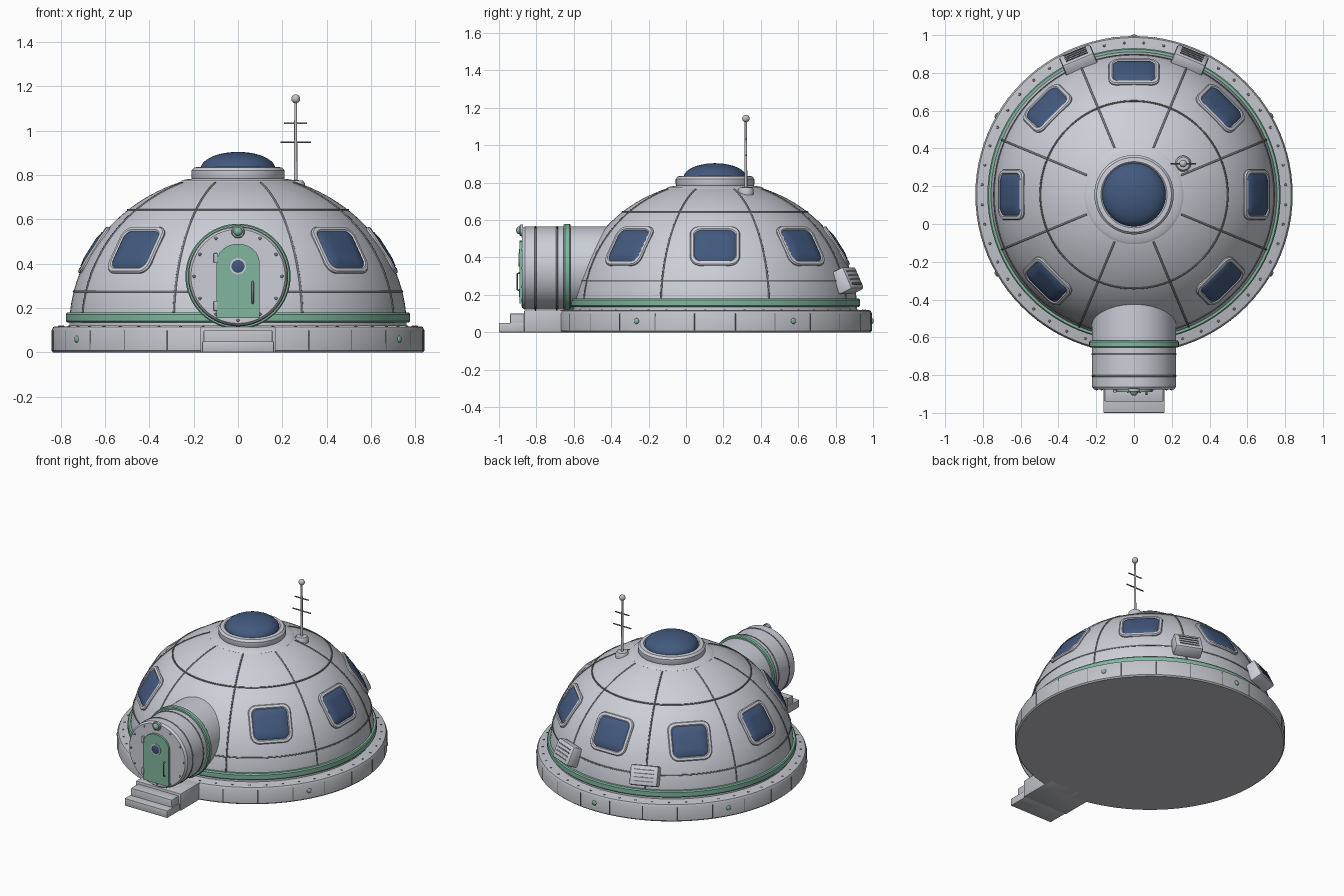
import bpy, bmesh, math
from math import sin, cos, pi, radians, sqrt
from mathutils import Matrix, Vector

if "Cube" in bpy.data.objects:
    bpy.data.objects.remove(bpy.data.objects["Cube"])


def material(name, rgb):
    m = bpy.data.materials.new(name)
    m.use_nodes = True
    m.diffuse_color = (*rgb, 1)
    m.node_tree.nodes["Principled BSDF"].inputs["Base Color"].default_value = (*rgb, 1)
    return m


SHELL = material("shell grey", (0.61, 0.62, 0.68))
TRIM = material("trim grey", (0.54, 0.55, 0.59))
SEAM = material("seam grey", (0.2, 0.2, 0.22))
GREEN = material("sage green", (0.22, 0.47, 0.35))
GLASS = material("blue glass", (0.055, 0.1, 0.21))

CY = 0.155                       # y of the dome axis
DOME_R, DOME_H, DOME_Z = 0.76, 0.69, 0.12
TUNNEL_Z = 0.343
AXIS = Matrix.Translation((0, CY, 0))
TUNNEL = Matrix.Translation((0, 0, TUNNEL_Z)) @ Matrix.Rotation(pi / 2, 4, 'X')


def finish(name, bm, mats, angle=35):
    bmesh.ops.recalc_face_normals(bm, faces=bm.faces)
    me = bpy.data.meshes.new(name)
    bm.to_mesh(me)
    bm.free()
    for m in mats:
        me.materials.append(m)
    ob = bpy.data.objects.new(name, me)
    bpy.context.collection.objects.link(ob)
    smooth(ob, angle)
    return ob


def smooth(ob, angle=35):
    bpy.ops.object.select_all(action='DESELECT')
    ob.select_set(True)
    bpy.context.view_layer.objects.active = ob
    bpy.ops.object.shade_smooth_by_angle(angle=radians(angle))


def lathe(name, profile, mat, matrix=AXIS, steps=96):
    """Turn (radius, height) points about the local z axis."""
    bm = bmesh.new()
    vs = [bm.verts.new((r, 0, h)) for r, h in profile]
    es = [bm.edges.new(p) for p in zip(vs, vs[1:])]
    bmesh.ops.spin(bm, geom=vs + es, axis=(0, 0, 1), cent=(0, 0, 0),
                   angle=2 * pi, steps=steps)
    bmesh.ops.remove_doubles(bm, verts=bm.verts, dist=1e-4)
    bm.transform(matrix)
    return finish(name, bm, [mat])


def tube(name, paths, radius, mat, cyclic=False):
    cu = bpy.data.curves.new(name, 'CURVE')
    cu.dimensions = '3D'
    cu.bevel_depth, cu.bevel_resolution, cu.use_fill_caps = radius, 1, True
    for path in paths:
        sp = cu.splines.new('POLY')
        sp.points.add(len(path) - 1)
        for p, co in zip(sp.points, path):
            p.co = (*co, 1)
        sp.use_cyclic_u = cyclic
    cu.materials.append(mat)
    ob = bpy.data.objects.new(name, cu)
    bpy.context.collection.objects.link(ob)
    bpy.ops.object.select_all(action='DESELECT')
    ob.select_set(True)
    bpy.context.view_layer.objects.active = ob
    bpy.ops.object.convert(target='MESH')
    smooth(bpy.context.object, 60)


def box(name, size, mat, matrix, bevel=0.006):
    bm = bmesh.new()
    bmesh.ops.create_cube(bm, size=1, matrix=Matrix.Diagonal((*size, 1)))
    if bevel:
        bmesh.ops.bevel(bm, geom=bm.edges[:], offset=bevel, segments=2,
                        profile=0.5, affect='EDGES')
    bm.transform(matrix)
    return finish(name, bm, [mat])


def studs(name, spots, radius, mat, flat=0.5):
    """Flattened balls; each spot is a position and an outward direction."""
    bm = bmesh.new()
    for loc, direction in spots:
        rot = Vector(direction).to_track_quat('Z', 'Y').to_matrix().to_4x4()
        bmesh.ops.create_uvsphere(bm, u_segments=12, v_segments=8, radius=radius,
                                  matrix=Matrix.Translation(loc) @ rot @ Matrix.Diagonal((1, 1, flat, 1)))
    return finish(name, bm, [mat], 60)


def polar(a, r, z):
    return Vector((r * cos(a), CY + r * sin(a), z))


def on_dome(a, t, off=0.0):
    """Point on the dome at heading a and elevation t, lifted by off."""
    n = Vector((cos(t) / DOME_R, sin(t) / DOME_H)).normalized()
    return polar(a, DOME_R * cos(t) + n.x * off, DOME_Z + DOME_H * sin(t) + n.y * off)


def elevation(z):
    return math.asin((z - DOME_Z) / DOME_H)


def ring(r, z, n=96):
    return [polar(2 * pi * i / n, r, z) for i in range(n)]


# Foundation, green skirt band and main dome
lathe("foundation", [(0, 0), (0.832, 0), (0.84, 0.008), (0.84, 0.1), (0.832, 0.115),
                     (0.825, 0.118), (0, 0.118)], TRIM)
lathe("skirt_band", [(0.74, 0.136), (0.77, 0.136), (0.776, 0.142), (0.776, 0.172),
                     (0.77, 0.18), (0.74, 0.182)], GREEN)
lathe("dome", [(DOME_R * cos(t), DOME_Z + DOME_H * sin(t))
               for t in [pi / 2 * i / 32 for i in range(33)]], SHELL)

# Panel seams on dome and foundation
top_t = elevation(0.765)
tube("dome_ribs", [[on_dome(pi / 8 + pi / 4 * k, 0.08 + (top_t - 0.08) * i / 24) for i in range(25)]
                   for k in range(8)], 0.005, SEAM)
tube("dome_rings", [ring(DOME_R * cos(elevation(z)), z) for z in (0.275, 0.643)], 0.005, SEAM, True)
tube("foundation_seams", [[polar(pi / 24 + pi / 12 * k, 0.838, z) for z in (0.01, 0.1)]
                          for k in range(24)], 0.004, SEAM)
studs("foundation_rivets", [(polar(2 * pi * (k + 0.5) / 48, 0.805, 0.118), (0, 0, 1))
                            for k in range(48)], 0.007, SEAM)
studs("foundation_lamps", [(polar(pi / 6 + pi / 3 * k, 0.84, 0.06), polar(pi / 6 + pi / 3 * k, 1, 0) - AXIS.translation)
                           for k in range(6)], 0.016, GREEN)

# Crown collar and skylight
lathe("crown_flange", [(0.2, 0.785), (0.25, 0.777), (0.262, 0.768), (0.262, 0.75)], SHELL)
lathe("crown_collar", [(0.2, 0.77), (0.21, 0.79), (0.21, 0.82), (0.198, 0.834),
                       (0.175, 0.836), (0.165, 0.826), (0, 0.826)], SHELL)
lathe("skylight", [(0.168 * cos(t), 0.828 + 0.076 * sin(t))
                   for t in [pi / 2 * i / 12 for i in range(13)]], GLASS)


def window(name, a):
    """Rounded frame and pane that follow the dome."""
    t0 = elevation(0.463)
    slope = sqrt((DOME_R * sin(t0)) ** 2 + (DOME_H * cos(t0)) ** 2)
    bm = bmesh.new()
    loops = []
    # half width, half height, corner radius, lift
    for w, h, c, off in [(0.134, 0.122, 0.055, -0.01), (0.134, 0.122, 0.055, 0.008),
                         (0.128, 0.116, 0.05, 0.014), (0.114, 0.101, 0.04, 0.014),
                         (0.109, 0.096, 0.036, 0.008), (0.1, 0.087, 0.03, 0.013),
                         (0.06, 0.05, 0.015, 0.014)]:
        loop = []
        for q, (sx, sy) in enumerate([(1, 1), (-1, 1), (-1, -1), (1, -1)]):
            for i in range(7):
                b = pi / 2 * (q + i / 6)
                u, v = sx * (w - c) + c * cos(b), sy * (h - c) + c * sin(b)
                t = t0 + v / slope
                loop.append(bm.verts.new(on_dome(a + u / (DOME_R * cos(t)), t, off)))
        loops.append(loop)
    n = len(loops[0])
    for k, (lo, hi) in enumerate(zip(loops, loops[1:])):
        for i in range(n):
            j = (i + 1) % n
            bm.faces.new((lo[i], lo[j], hi[j], hi[i])).material_index = int(k >= 4)
    bm.faces.new(loops[-1]).material_index = 1
    finish(name, bm, [SHELL, GLASS])


for k in range(7):
    window(f"window_{k + 1}", -pi / 4 + pi / 4 * k)

# Entrance tunnel with bands and end cap
lathe("tunnel", [(0.222, 0.3), (0.222, 0.862), (0.212, 0.876), (0, 0.878)], SHELL, TUNNEL, 64)
lathe("tunnel_green_ring", [(0.21, 0.618), (0.232, 0.618), (0.237, 0.624), (0.237, 0.648),
                            (0.232, 0.654), (0.21, 0.654)], GREEN, TUNNEL, 64)
tube("tunnel_seams", [[(0.221 * cos(2 * pi * i / 64), y, TUNNEL_Z + 0.221 * sin(2 * pi * i / 64))
                       for i in range(64)] for y in (-0.69, -0.805)], 0.005, SEAM, True)
studs("cap_rivets", [((0.198 * sin(b), -0.877, TUNNEL_Z + 0.198 * cos(b)), (0, -1, 0))
                     for b in [pi / 6 * k for k in range(1, 12)]], 0.007, SEAM)

# Arched door with porthole, handle and hinges
bm = bmesh.new()
outline = [(-0.097, 0.155), (0.097, 0.155)] + [
    (0.097 * cos(pi * i / 16), 0.405 + 0.085 * sin(pi * i / 16)) for i in range(17)]
face = bm.faces.new([bm.verts.new((x, -0.87, z)) for x, z in outline])
out = bmesh.ops.extrude_face_region(bm, geom=[face])
bmesh.ops.translate(bm, vec=(0, -0.02, 0), verts=[g for g in out["geom"] if isinstance(g, bmesh.types.BMVert)])
finish("door", bm, [GREEN])
PORT = Matrix.Translation((0, -0.89, 0.388)) @ Matrix.Rotation(pi / 2, 4, 'X')
lathe("porthole_rim", [(0.037, -0.004), (0.037, 0.005), (0.029, 0.005), (0.029, 0)], SHELL, PORT, 32)
lathe("porthole_glass", [(0.03, 0.001), (0.018, 0.005), (0, 0.006)], GLASS, PORT, 32)
tube("door_handle", [[(0.066, -0.888, 0.222), (0.066, -0.903, 0.228),
                      (0.066, -0.903, 0.312), (0.066, -0.888, 0.318)]], 0.005, SEAM)
for label, z in (("upper", 0.425), ("lower", 0.21)):
    box(f"{label}_hinge", (0.018, 0.02, 0.045), TRIM, Matrix.Translation((-0.101, -0.883, z)), 0.004)

# Entrance lamp
LAMP = Matrix.Translation((0, -0.876, 0.545)) @ Matrix.Rotation(pi / 2, 4, 'X')
lathe("lamp_base", [(0.03, -0.005), (0.03, 0.01), (0.026, 0.014), (0, 0.014)], TRIM, LAMP, 32)
studs("lamp", [((0, -0.89, 0.545), (0, -1, 0))], 0.021, GREEN, 0.9)

# Landing and steps
for name, w, y0, y1, h in [("landing", 0.17, -0.865, -0.6, 0.117), ("upper_step", 0.155, -0.94, -0.855, 0.1),
                           ("lower_step", 0.162, -1.0, -0.855, 0.05)]:
    box(name, (2 * w, y1 - y0, h), TRIM, Matrix.Translation((0, (y0 + y1) / 2, h / 2)), 0.004)

# Rear vents with louvre slots
for side, a in (("left", radians(67.5)), ("right", radians(112.5))):
    place = (Matrix.Translation(polar(a, 0.765, 0.275)) @ Matrix.Rotation(a - pi / 2, 4, 'Z')
             @ Matrix.Rotation(radians(25), 4, 'X'))
    box(f"{side}_vent", (0.18, 0.085, 0.13), SHELL, place, 0.014)
    for k in range(4):
        box(f"{side}_vent_slot_{k + 1}", (0.125, 0.008, 0.008), SEAM,
            place @ Matrix.Translation((0, 0.042, -0.036 + 0.024 * k)), 0)

# Antenna
AX, AY = 0.26, 0.32
MAST = Matrix.Translation((AX, AY, 0))
lathe("antenna_base", [(0.042, 0.735), (0.042, 0.762), (0.034, 0.774), (0, 0.778)], TRIM, MAST, 32)
lathe("antenna_mast", [(0.008, 0.77), (0.006, 1.13), (0, 1.13)], TRIM, MAST, 12)
tube("antenna_bars", [[(AX - w, AY, z), (AX + w, AY, z)] for w, z in ((0.068, 0.947), (0.052, 1.033))],
     0.004, SEAM)
studs("antenna_tip", [((AX, AY, 1.143), (0, 0, 1))], 0.02, TRIM, 1)
